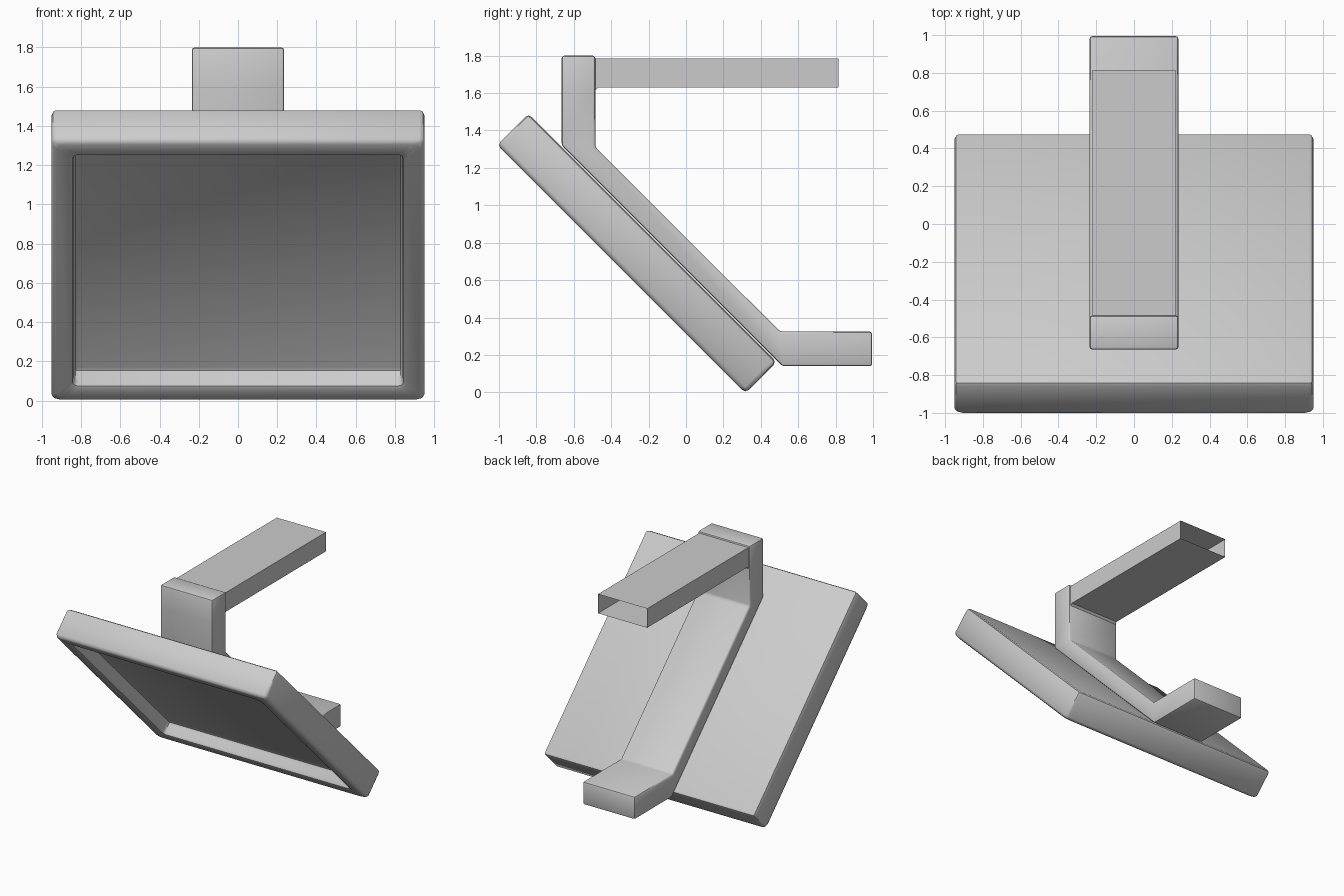
import bpy, bmesh, math
from mathutils import Vector

if "Cube" in bpy.data.objects:
    bpy.data.objects.remove(bpy.data.objects["Cube"])


def finish(bm, name):
    bmesh.ops.recalc_face_normals(bm, faces=bm.faces)
    mesh = bpy.data.meshes.new(name)
    bm.to_mesh(mesh)
    bm.free()
    obj = bpy.data.objects.new(name, mesh)
    bpy.context.collection.objects.link(obj)
    bpy.ops.object.select_all(action='DESELECT')
    obj.select_set(True)
    bpy.context.view_layer.objects.active = obj
    bpy.ops.object.shade_smooth_by_angle(angle=math.radians(40))
    return obj


def bevel_all(bm, width):
    bmesh.ops.bevel(bm, geom=list(bm.edges), offset=width, segments=2,
                    profile=0.5, affect='EDGES')


# Tilted panel with a recessed front
bm = bmesh.new()
bmesh.ops.create_cube(bm, size=1)
bmesh.ops.scale(bm, vec=(1.9, 1.877, 0.237), verts=bm.verts)
bm.normal_update()
front = min(bm.faces, key=lambda f: f.normal.z)
bmesh.ops.inset_region(bm, faces=[front], thickness=0.16)
ext = bmesh.ops.extrude_face_region(bm, geom=[front])
floor_verts = [v for v in ext['geom'] if isinstance(v, bmesh.types.BMVert)]
bmesh.ops.translate(bm, vec=(0, 0, 0.11), verts=floor_verts)
if front.is_valid:
    bmesh.ops.delete(bm, geom=[front], context='FACES_ONLY')
bevel_all(bm, 0.025)
panel = finish(bm, "panel")
panel.location = (0, -0.2625, 0.7425)
panel.rotation_euler.x = math.radians(-45)

# Bent bracket: post, diagonal strap and foot from one side profile
profile = [(-0.665, 1.8), (-0.485, 1.8), (-0.485, 1.312), (0.503, 0.325),
           (0.995, 0.325), (0.995, 0.14), (0.515, 0.14), (-0.665, 1.32)]
bm = bmesh.new()
side = bm.faces.new([bm.verts.new((-0.235, y, z)) for y, z in profile])
ext = bmesh.ops.extrude_face_region(bm, geom=[side])
bmesh.ops.translate(bm, vec=(0.47, 0, 0),
                    verts=[v for v in ext['geom'] if isinstance(v, bmesh.types.BMVert)])
if not side.is_valid or len(bm.faces) < 10:
    bmesh.ops.holes_fill(bm, edges=bm.edges)
bmesh.ops.recalc_face_normals(bm, faces=bm.faces)
bevel_all(bm, 0.014)

# Open-ended arm drawn out of the back of the post
bmesh.ops.bisect_plane(bm, geom=bm.verts[:] + bm.edges[:] + bm.faces[:],
                       plane_co=(0, 0, 1.615), plane_no=(0, 0, 1))
bm.normal_update()
root = max((f for f in bm.faces
            if f.normal.y > 0.99 and f.calc_center_median().z > 1.62),
           key=lambda f: f.calc_area())
for y, shift in ((-0.47, True), (0.815, False)):
    tip = bmesh.ops.extrude_discrete_faces(bm, faces=[root])['faces'][0]
    for v in tip.verts:
        v.co.y = y
        if shift and v.co.z < 1.7:
            v.co.z = 1.63
    root = tip
bmesh.ops.delete(bm, geom=[root], context='FACES_ONLY')
finish(bm, "bracket")
